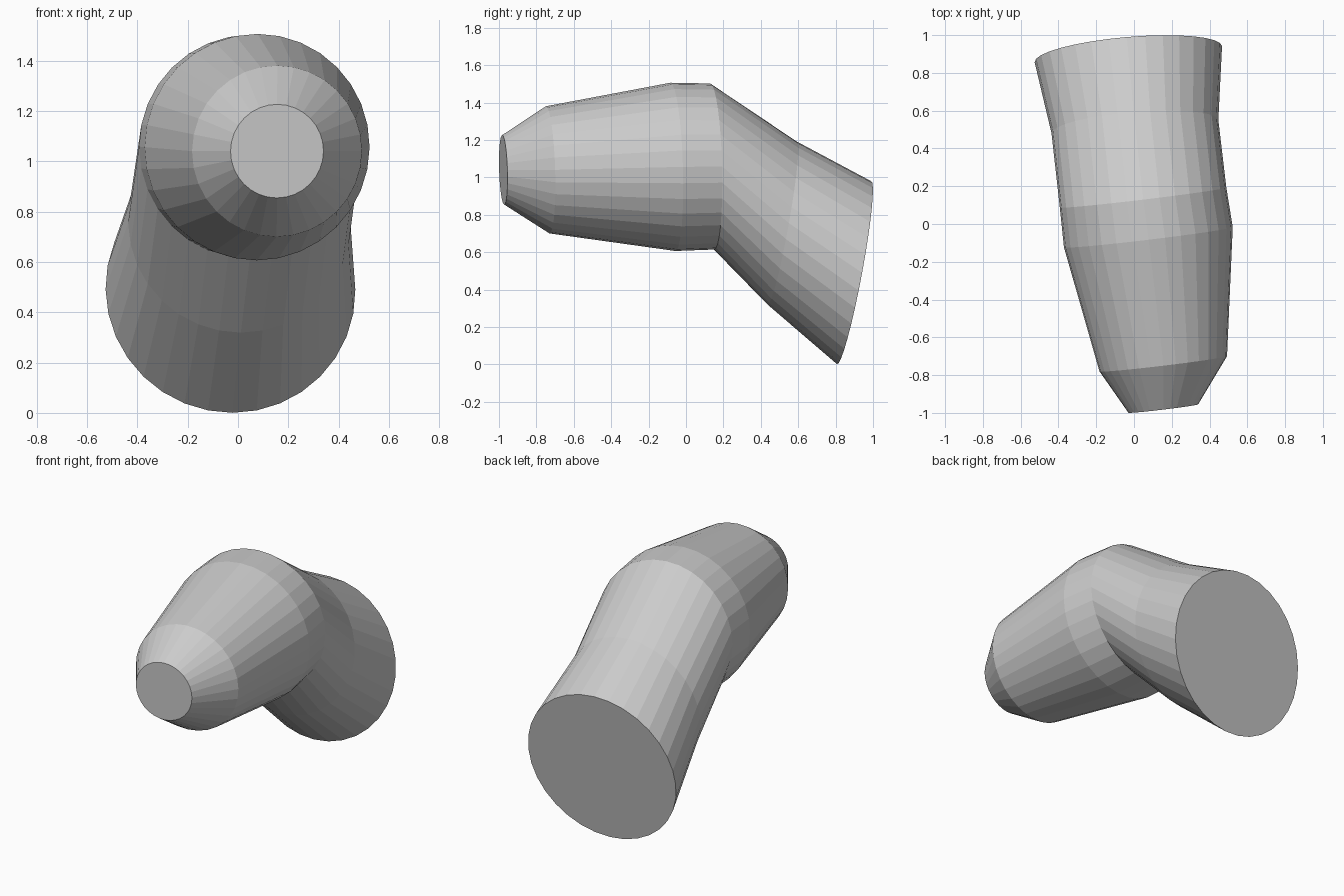
import bpy, bmesh, math
from mathutils import Vector

if "Cube" in bpy.data.objects:
    bpy.data.objects.remove(bpy.data.objects["Cube"])

SIDES = 32

# centre, radius, plane tilt (dy/dx, dy/dz) of each cross-section, front to back
RINGS = [
    ((0.155, -0.977, 1.040), 0.186, 0.12, -0.03),
    ((0.155, -0.740, 1.040), 0.340, 0.12, -0.03),
    ((0.076, -0.070, 1.056), 0.450, 0.12, -0.03),
    ((0.048, 0.140, 1.058), 0.444, 0.12, -0.025),
    ((0.005, 0.515, 0.755), 0.443, 0.08, 0.18),
    ((-0.030, 0.899, 0.490), 0.498, 0.086, 0.187),
]


def add_ring(bm, centre, radius, a, c):
    n = Vector((-a, 1, -c)).normalized()
    up = Vector((0, 0, 1))
    v = (up - n * up.dot(n)).normalized()
    u = n.cross(v)
    verts = []
    for i in range(SIDES):
        t = 2 * math.pi * i / SIDES
        p = Vector(centre) + radius * (u * math.cos(t) + v * math.sin(t))
        verts.append(bm.verts.new(p))
    return verts


# Bent tube: rings bridged with quads and capped at both ends
bm = bmesh.new()
rings = [add_ring(bm, *r) for r in RINGS]
for r0, r1 in zip(rings, rings[1:]):
    for i in range(SIDES):
        j = (i + 1) % SIDES
        bm.faces.new((r0[i], r0[j], r1[j], r1[i]))
bm.faces.new(rings[0])
bm.faces.new(rings[-1])
bmesh.ops.recalc_face_normals(bm, faces=bm.faces)

mesh = bpy.data.meshes.new("bent_tube")
bm.to_mesh(mesh)
bm.free()
obj = bpy.data.objects.new("bent_tube", mesh)
bpy.context.collection.objects.link(obj)
